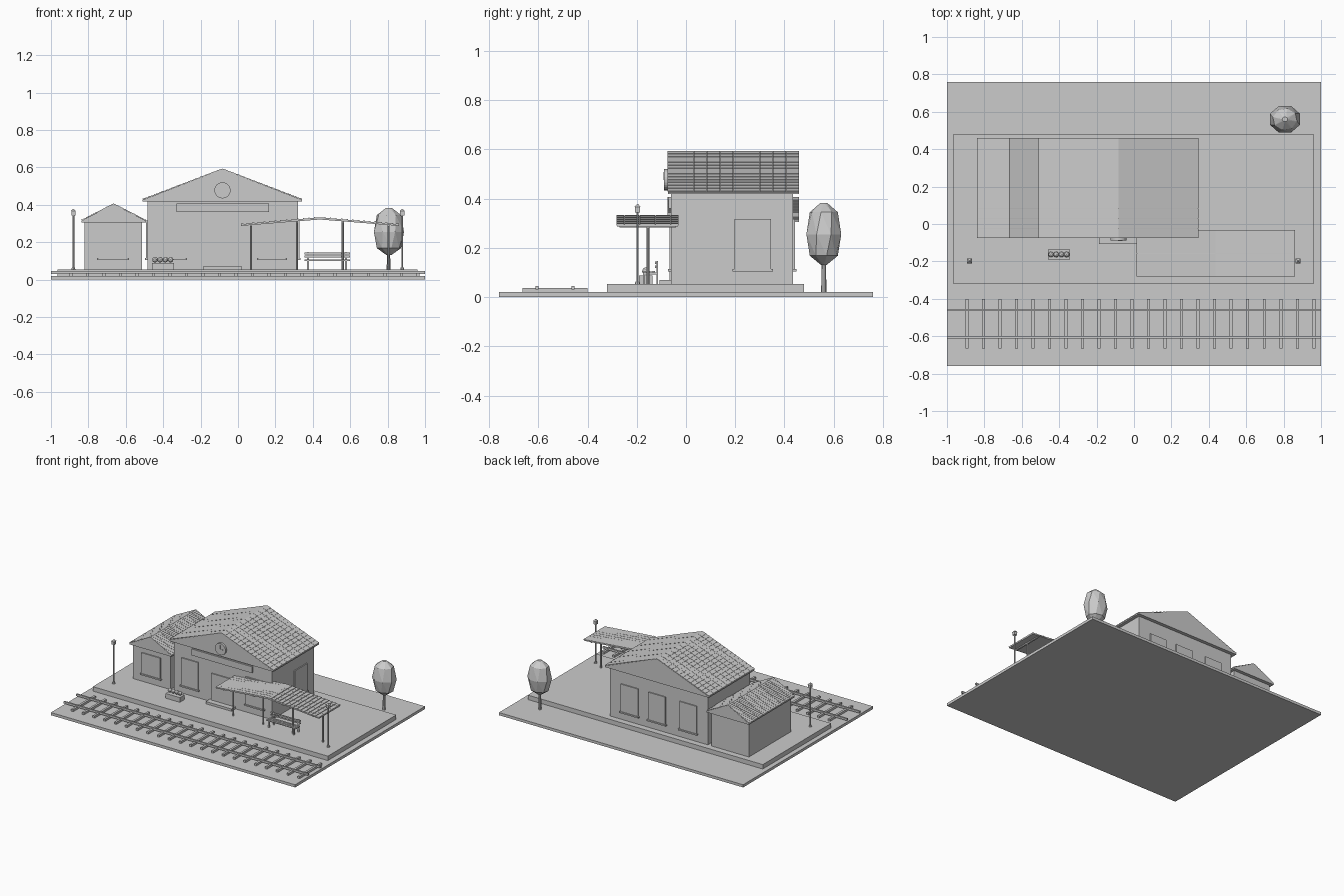
import bpy, bmesh, math
from mathutils import Matrix, Vector

cube = bpy.data.objects.get("Cube")
if cube:
    bpy.data.objects.remove(cube, do_unlink=True)

grey = bpy.data.materials.new("light_grey")
grey.use_nodes = True
COLOUR = (0.6, 0.6, 0.6, 1)
grey.diffuse_color = COLOUR
grey.node_tree.nodes["Principled BSDF"].inputs["Base Color"].default_value = COLOUR


def finish(name, bm):
    bmesh.ops.recalc_face_normals(bm, faces=bm.faces)
    mesh = bpy.data.meshes.new(name)
    bm.to_mesh(mesh)
    bm.free()
    mesh.materials.append(grey)
    obj = bpy.data.objects.new(name, mesh)
    bpy.context.collection.objects.link(obj)
    return obj


def add_box(bm, x, y, z):
    size = [b - a for a, b in (x, y, z)]
    mid = [(a + b) / 2 for a, b in (x, y, z)]
    bmesh.ops.create_cube(bm, size=1, matrix=Matrix.Translation(mid) @ Matrix.Diagonal((*size, 1)))


def boxes(name, *parts):
    bm = bmesh.new()
    for part in parts:
        add_box(bm, *part)
    return finish(name, bm)


def add_cone(bm, centre, r1, r2, depth, sides, turn=None):
    m = Matrix.Translation(centre) @ (turn or Matrix())
    bmesh.ops.create_cone(bm, cap_ends=True, segments=sides, radius1=r1, radius2=r2, depth=depth, matrix=m)


def extruded_profile(name, points, y0, y1):
    bm = bmesh.new()
    face = bm.faces.new([bm.verts.new((x, y0, z)) for x, z in points])
    out = bmesh.ops.extrude_face_region(bm, geom=[face])["geom"]
    bmesh.ops.translate(bm, vec=(0, y1 - y0, 0), verts=[v for v in out if isinstance(v, bmesh.types.BMVert)])
    return finish(name, bm)


def tiled_roof(name, ridge, eaves, y0, y1, rows, cols, lift):
    """Overlapping tiles on both slopes, each tilted so its lower edge stands proud."""
    bm = bmesh.new()
    top = Vector((ridge[0], 0, ridge[1]))
    width = (y1 - y0) / cols
    for end in eaves:
        low = Vector((end[0], 0, end[1]))
        along = (low - top).normalized()
        up = Vector((-along.z, 0, along.x))
        if up.z < 0:
            up = -up
        for r in range(rows):
            a, b = top.lerp(low, r / rows), top.lerp(low, (r + 1) / rows)
            section = (a - up * lift, a, b + up * lift, b - up * lift)
            for c in range(cols):
                ya, yb = y0 + c * width, y0 + (c + 0.97) * width
                ring = [[bm.verts.new((p.x, y, p.z)) for p in section] for y in (ya, yb)]
                bm.faces.new(ring[0])
                bm.faces.new(ring[1])
                for i in range(4):
                    j = (i + 1) % 4
                    bm.faces.new((ring[0][i], ring[0][j], ring[1][j], ring[1][i]))
    return finish(name, bm)


FLOOR = 0.053

# Ground, platform and track
boxes("ground", ((-1, 1), (-0.76, 0.76), (0, 0.02)))
boxes("platform", ((-0.965, 0.96), (-0.32, 0.48), (0.02, FLOOR)))
for name, y in (("front_rail", -0.605), ("rear_rail", -0.46)):
    boxes(name, ((-1, 1), (y - 0.006, y + 0.006), (0.03, 0.045)))
boxes("sleepers", *[((x - 0.008, x + 0.008), (-0.665, -0.4), (0.018, 0.036))
                    for x in (-0.893 + 0.0883 * i for i in range(22))])


# Buildings with closed gable roofs
def house(name, x0, x1, eave, peak, roof_x0, roof_x1, cols):
    mid = (roof_x0 + roof_x1) / 2
    boxes(name + "_walls", ((x0, x1), (-0.06, 0.435), (FLOOR, eave)))
    extruded_profile(name + "_gable",
                     [(roof_x0, eave), (roof_x1, eave), (roof_x1, eave + 0.008),
                      (mid, peak - 0.004), (roof_x0, eave + 0.008)], -0.074, 0.46)
    tiled_roof(name + "_roof_tiles", (mid, peak - 0.002),
               ((roof_x0, eave + 0.012), (roof_x1, eave + 0.012)), -0.075, 0.461, 14, cols, 0.002)


house("main", -0.484, 0.32, 0.418, 0.595, -0.51, 0.343, 10)
house("annex", -0.82, -0.512, 0.306, 0.408, -0.838, -0.492, 10)


# Windows: raised panel with a projecting sill; the axis tells which wall it sits on
def window(name, axis, wall, out, a, b, low, high):
    def slab(margin, depth, z):
        across = (a - margin, b + margin)
        deep = tuple(sorted((wall - out * 0.005, wall + out * depth)))
        return (across, deep, z) if axis == "y" else (deep, across, z)
    boxes(name, slab(0, 0.008, (low, high)), slab(0.008, 0.014, (low - 0.006, low + 0.004)))


SILL, HEAD = 0.11, 0.317
window("front_left_window", "y", -0.06, -1, -0.42, -0.28, SILL, HEAD)
window("front_right_window", "y", -0.06, -1, 0.11, 0.255, SILL, HEAD)
window("annex_window", "y", -0.06, -1, -0.745, -0.59, SILL, 0.267)
window("right_side_window", "x", 0.32, 1, 0.197, 0.345, SILL, HEAD)
window("left_side_window", "x", -0.484, -1, 0.197, 0.345, SILL, HEAD)
for name, x in (("left", 0.155), ("middle", -0.07), ("right", -0.325)):
    window("back_" + name + "_window", "y", 0.435, 1, x - 0.07, x + 0.07, SILL, HEAD)

# Door, step, blank sign board
boxes("door", ((-0.172, 0.003), (-0.068, -0.055), (FLOOR, 0.267)))
boxes("door_step", ((-0.188, 0.022), (-0.108, -0.055), (FLOOR, 0.07)))
boxes("sign_board", ((-0.33, 0.165), (-0.072, -0.055), (0.36, 0.407)))

# Clock
bm = bmesh.new()
add_cone(bm, (-0.083, -0.08, 0.477), 0.043, 0.043, 0.018, 24, Matrix.Rotation(math.pi / 2, 4, "X"))
finish("clock", bm)
boxes("clock_hands", ((-0.085, -0.081), (-0.092, -0.088), (0.475, 0.508)),
      ((-0.085, -0.062), (-0.092, -0.088), (0.475, 0.479)))

# Platform canopy
extruded_profile("canopy_roof", [(0.015, 0.287), (0.437, 0.321), (0.86, 0.287),
                                 (0.86, 0.294), (0.437, 0.33), (0.015, 0.294)], -0.28, -0.032)
tiled_roof("canopy_tiles", (0.437, 0.332), ((0.015, 0.295), (0.86, 0.295)), -0.282, -0.03, 14, 8, 0.004)
bm = bmesh.new()
for x, top in ((0.07, 0.295), (0.315, 0.312), (0.56, 0.312), (0.805, 0.295)):
    add_cone(bm, (x, -0.155, (FLOOR + top) / 2), 0.006, 0.006, top - FLOOR, 8)
finish("canopy_posts", bm)
boxes("canopy_beams", *[((x - 0.006, x + 0.006), (-0.27, -0.04), (top - 0.008, top + 0.004))
                        for x, top in ((0.07, 0.291), (0.315, 0.31), (0.56, 0.31), (0.805, 0.291))])

# Bench
boxes("bench",
      *[((0.355, 0.598), (y, y + 0.014), (0.1, 0.106)) for y in (-0.178, -0.159, -0.14)],
      *[((0.355, 0.598), (-0.125, -0.119), (z, z + 0.01)) for z in (0.118, 0.135)],
      *[((x - 0.005, x + 0.005), (-0.12, -0.113), (FLOOR, 0.146)) for x in (0.375, 0.578)],
      *[((x - 0.005, x + 0.005), (-0.175, -0.12), (0.092, 0.1)) for x in (0.375, 0.578)],
      *[((x - 0.005, x + 0.005), (-0.175, -0.167), (FLOOR, 0.1)) for x in (0.375, 0.578)])

# Planter with four round plants
boxes("planter", ((-0.46, -0.343), (-0.19, -0.137), (FLOOR, 0.088)))
bm = bmesh.new()
for i in range(4):
    bmesh.ops.create_icosphere(bm, subdivisions=2, radius=0.015,
                               matrix=Matrix.Translation((-0.444 + 0.028 * i, -0.163, 0.106)))
finish("planter_shrubs", bm)

# Lamp posts
for side, x in (("right", -0.88), ("left", 0.878)):
    bm = bmesh.new()
    y = -0.197
    add_cone(bm, (x, y, 0.2), 0.005, 0.005, 0.294, 8)
    add_cone(bm, (x, y, 0.058), 0.011, 0.008, 0.012, 8)
    add_box(bm, (x - 0.011, x + 0.011), (y - 0.011, y + 0.011), (0.343, 0.367))
    add_cone(bm, (x, y, 0.372), 0.019, 0.004, 0.011, 4, Matrix.Rotation(math.pi / 4, 4, "Z"))
    finish(side + "_lamp_post", bm)

# Faceted tree
bm = bmesh.new()
add_cone(bm, (0.805, 0.56, 0.09), 0.011, 0.008, 0.14, 8)
finish("tree_trunk", bm)
bm = bmesh.new()
rings = []
for k, (z, r) in enumerate(((0.13, 0.012), (0.168, 0.066), (0.255, 0.087), (0.345, 0.066), (0.383, 0.015))):
    angles = [math.tau * (i + 0.25 * k) / 8 for i in range(8)]
    rings.append([bm.verts.new((0.807 + r * math.cos(t), 0.56 + 0.88 * r * math.sin(t), z)) for t in angles])
for lower, upper in zip(rings, rings[1:]):
    for i in range(8):
        j = (i + 1) % 8
        bm.faces.new((lower[i], lower[j], upper[i]))
        bm.faces.new((lower[j], upper[j], upper[i]))
bm.faces.new(rings[0])
bm.faces.new(rings[-1])
finish("tree_crown", bm)
